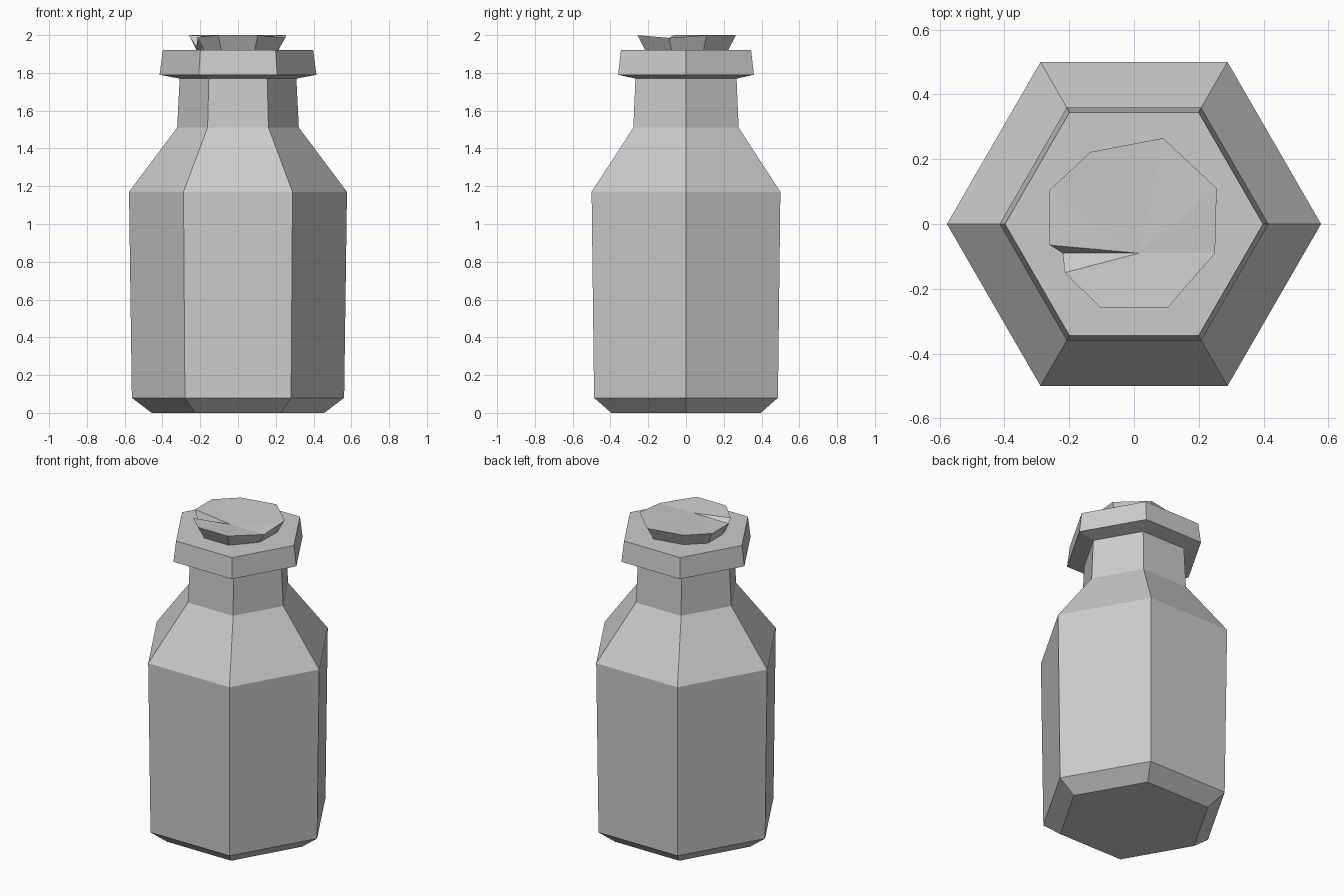
import bpy
from math import cos, sin, tau

cube = bpy.data.objects.get("Cube")
if cube:
    bpy.data.objects.remove(cube, do_unlink=True)

grey = bpy.data.materials.new("plain_grey")
grey.use_nodes = True
colour = (0.6, 0.6, 0.6, 1)
grey.diffuse_color = colour
grey.node_tree.nodes["Principled BSDF"].inputs["Base Color"].default_value = colour


def add_mesh(name, verts, faces):
    mesh = bpy.data.meshes.new(name)
    mesh.from_pydata(verts, [], faces)
    mesh.materials.append(grey)
    obj = bpy.data.objects.new(name, mesh)
    bpy.context.collection.objects.link(obj)
    return obj


def bands(rings, n):
    """Quads joining successive rings of n points."""
    return [(r * n + i, r * n + (i + 1) % n, (r + 1) * n + (i + 1) % n, (r + 1) * n + i)
            for r in range(rings - 1) for i in range(n)]


# Six-sided bottle: radius and height from base to lip
profile = [(0.457, 0), (0.562, 0.08), (0.577, 1.17), (0.322, 1.51),
           (0.309, 1.77), (0.415, 1.79), (0.398, 1.92)]
sides = 6
verts = [(r * cos(tau * i / sides), r * sin(tau * i / sides), z)
         for r, z in profile for i in range(sides)]
caps = [tuple(reversed(range(sides))), tuple(range(len(verts) - sides, len(verts)))]
add_mesh("bottle", verts, bands(len(profile), sides) + caps)

# Rough-cut stopper: uneven tapered rim, with a notch running to the middle
rim = [(0.255, 0.11, 2), (0.09, 0.265, 2), (-0.135, 0.222, 2), (-0.26, 0.105, 2),
       (-0.26, -0.065, 2), (-0.22, -0.09, 1.935), (-0.213, -0.15, 1.99),
       (-0.105, -0.257, 2), (0.105, -0.257, 2), (0.25, -0.09, 1.985)]
n = len(rim)
foot = [(x * 0.83, y * 0.83, 1.915) for x, y, z in rim]
top_fan = [(n + i, n + (i + 1) % n, 2 * n) for i in range(n)]
add_mesh("stopper", foot + rim + [(0.015, -0.09, 1.985)],
         bands(2, n) + top_fan + [tuple(reversed(range(n)))])
